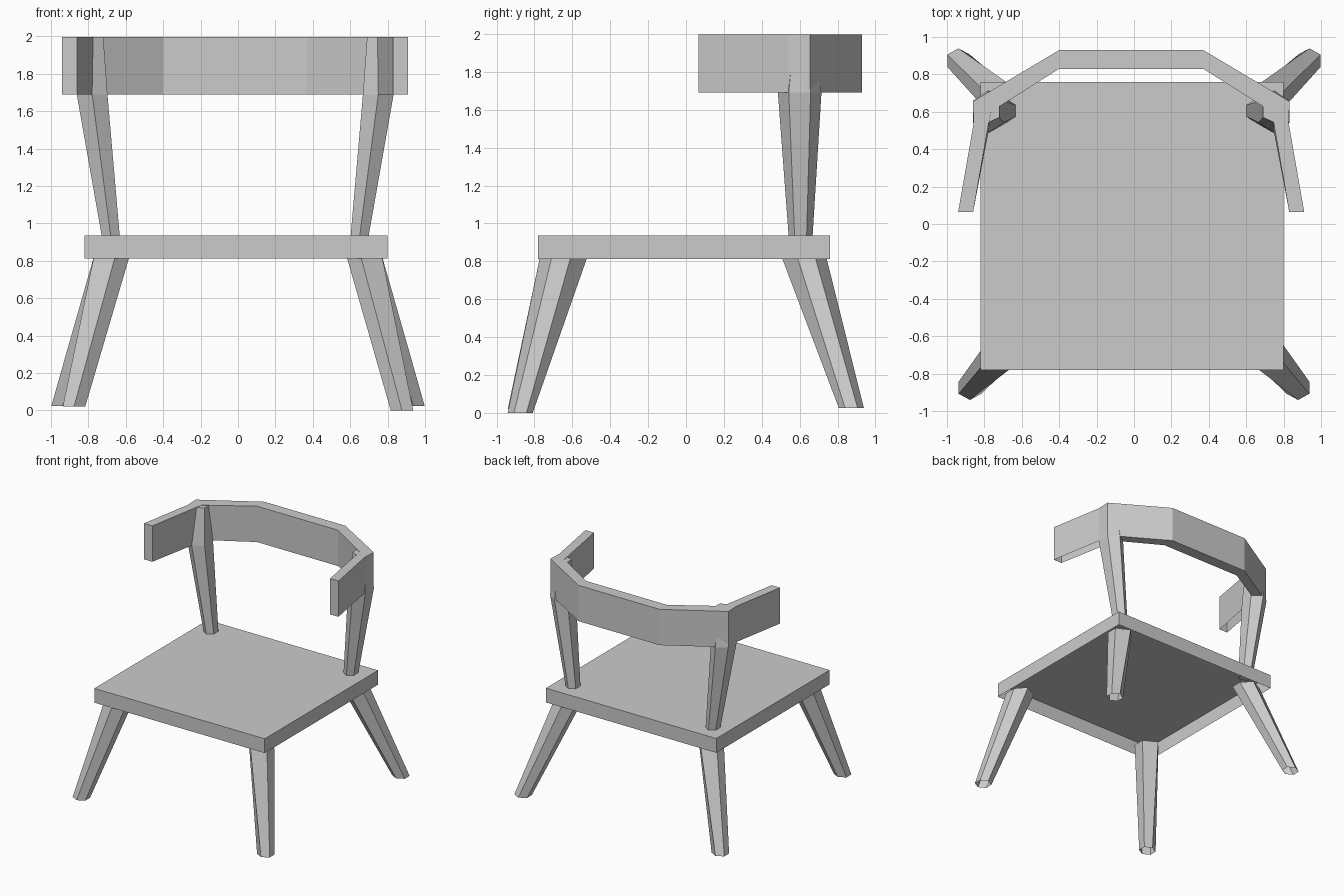
import bpy
import bmesh

if "Cube" in bpy.data.objects:
    bpy.data.objects.remove(bpy.data.objects["Cube"])

grey = bpy.data.materials.new("plain grey")
grey.use_nodes = True
grey.diffuse_color = (0.6, 0.6, 0.6, 1)
grey.node_tree.nodes["Principled BSDF"].inputs["Base Color"].default_value = (0.6, 0.6, 0.6, 1)

SHIFT = -0.015  # the back sits slightly off centre


def loft(name, rings, start_cap=False, end_cap=False, gaps=()):
    """Skin a row of equal cross-sections; gaps lists (span, side) left open."""
    bm = bmesh.new()
    loops = [[bm.verts.new(p) for p in ring] for ring in rings]
    n = len(loops[0])
    for span, (a, b) in enumerate(zip(loops, loops[1:])):
        for i in range(n):
            j = (i + 1) % n
            if (span, i) not in gaps:
                bm.faces.new((a[j], a[i], b[i], b[j]))
    if start_cap:
        bm.faces.new(loops[0])
    if end_cap:
        bm.faces.new(loops[-1][::-1])
    bmesh.ops.recalc_face_normals(bm, faces=bm.faces[:])
    mesh = bpy.data.meshes.new(name)
    bm.to_mesh(mesh)
    bm.free()
    mesh.materials.append(grey)
    obj = bpy.data.objects.new(name, mesh)
    bpy.context.collection.objects.link(obj)


def hexagon(x, y, z, half_x, half_y, sx=1, sy=1, skew=0.0):
    """Six-sided section pointing to front and back, skewed along its splay."""
    s = skew
    corners = [(-s, 1), (1, 0.5), (1, s - 0.5), (s, -1), (-1, -0.5), (-1, 0.5 - s)]
    return [(x + sx * u * half_x, y + sy * v * half_y, z) for u, v in corners]


def rectangle(x0, x1, y0, y1, z):
    return [(x0, y0, z), (x1, y0, z), (x1, y1, z), (x0, y1, z)]


# Seat: a shallow tray, open underneath
loft("seat", [rectangle(-0.82, 0.80, -0.78, 0.76, z) for z in (0.812, 0.935)], end_cap=True)

for side, label in ((1, "left"), (-1, "right")):
    # Splayed tapering legs with open feet
    front_foot = 0.0 if side > 0 else 0.02
    loft("front_leg_" + label, [
        hexagon(side * 0.877, -0.875, front_foot, 0.06, 0.066, side, -1),
        hexagon(side * 0.675, -0.645, 0.825, 0.095, 0.125, side, -1, 0.2)])
    loft("back_leg_" + label, [
        hexagon(side * 0.938, 0.873, 0.025, 0.06, 0.066, side, 1),
        hexagon(side * 0.675, 0.622, 0.825, 0.095, 0.118, side, 1, 0.2)])

    # Uprights widening up to the rail, then narrowing inside it
    loft("back_upright_" + label, [
        hexagon(SHIFT + side * 0.665, 0.605, 0.93, 0.048, 0.063),
        hexagon(SHIFT + side * 0.765, 0.60, 1.69, 0.082, 0.115),
        hexagon(SHIFT + side * 0.77, 0.60, 1.996, 0.065, 0.06)], end_cap=True)

# Bent back rail with forward arms: outer, inner top and inner bottom corner per bend
half = [((0.925, 0.065), (0.845, 0.065), (0.845, 0.065)),
        ((0.842, 0.54), (0.762, 0.54), (0.765, 0.485)),
        ((0.847, 0.655), (0.75, 0.60), (0.683, 0.66)),
        ((0.385, 0.93), (0.385, 0.83), (0.385, 0.83))]
rail = []
for s, row in ((1, half), (-1, half[::-1])):
    for outer, top, low in row:
        rail.append([(SHIFT + s * p[0], p[1], z) for p, z in
                     ((outer, 1.69), (outer, 1.998), (top, 1.998), (low, 1.69))])
# The undersides of both arms stay open
loft("back_rail", rail, True, True, gaps=((0, 3), (6, 3)))
